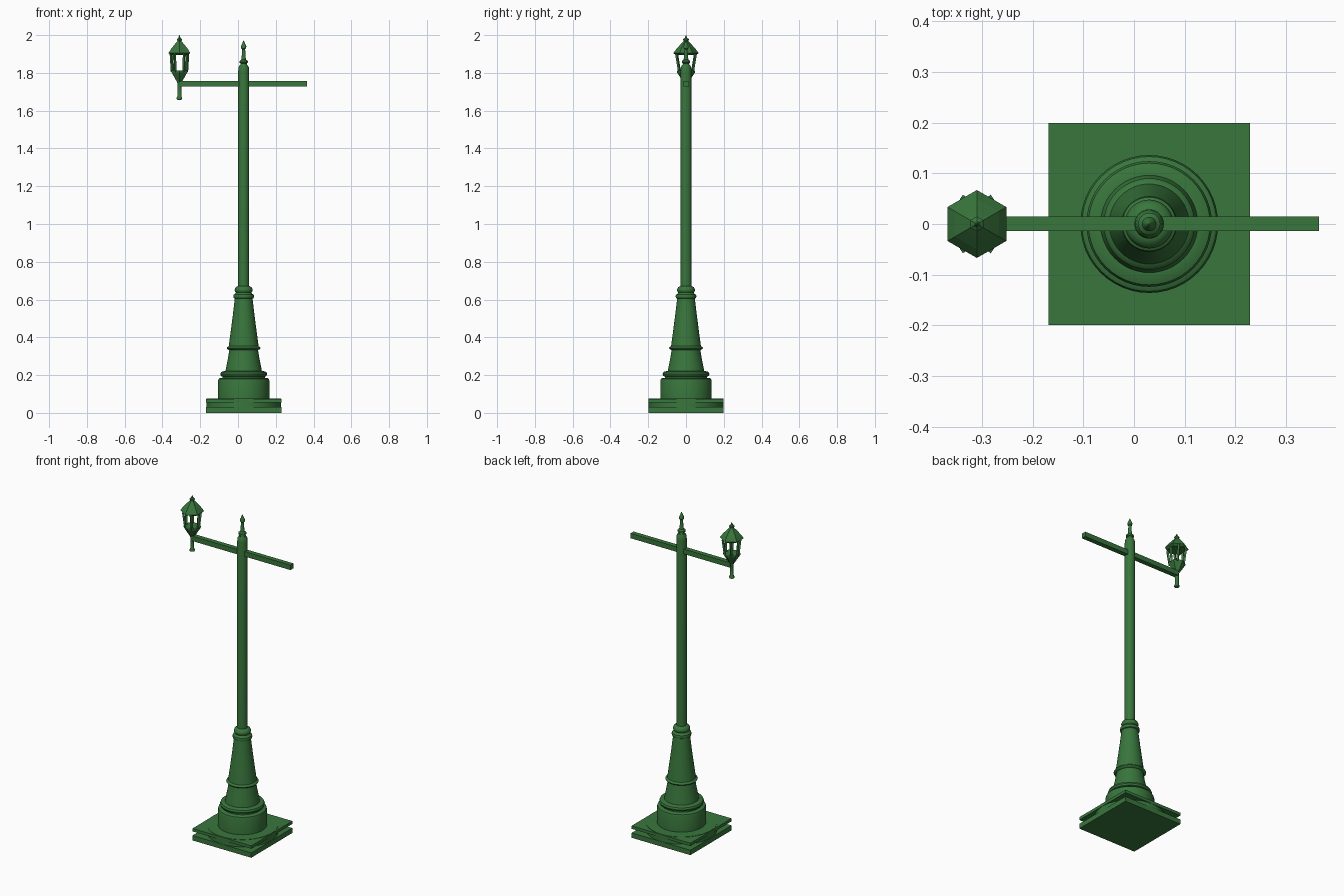
import bpy, bmesh
from math import cos, sin, pi, radians
from mathutils import Vector

if "Cube" in bpy.data.objects:
    bpy.data.objects.remove(bpy.data.objects["Cube"])

green = bpy.data.materials.new("green_iron")
green.diffuse_color = (0.04, 0.18, 0.045, 1)
green.use_nodes = True
green.node_tree.nodes["Principled BSDF"].inputs["Base Color"].default_value = green.diffuse_color


def finish(name, bm, smooth=None):
    bmesh.ops.recalc_face_normals(bm, faces=bm.faces)
    mesh = bpy.data.meshes.new(name)
    bm.to_mesh(mesh)
    bm.free()
    mesh.materials.append(green)
    obj = bpy.data.objects.new(name, mesh)
    bpy.context.collection.objects.link(obj)
    if smooth:
        bpy.ops.object.select_all(action='DESELECT')
        obj.select_set(True)
        bpy.context.view_layer.objects.active = obj
        bpy.ops.object.shade_smooth_by_angle(angle=radians(smooth))
    return obj


def box(name, x0, x1, y0, y1, z0, z1):
    bm = bmesh.new()
    bmesh.ops.create_cube(bm, size=1)
    for v in bm.verts:
        v.co = ((x0 + x1) / 2 + v.co.x * (x1 - x0),
                (y0 + y1) / 2 + v.co.y * (y1 - y0),
                (z0 + z1) / 2 + v.co.z * (z1 - z0))
    return finish(name, bm)


def lathe(name, cx, profile, sides=48, turn=0.0, smooth=40):
    """Closed solid of revolution from (radius, height) points."""
    bm = bmesh.new()
    rings = [[bm.verts.new((cx + r * cos(turn + 2 * pi * i / sides),
                            r * sin(turn + 2 * pi * i / sides), z))
              for i in range(sides)] for r, z in profile]
    for a, b in zip(rings, rings[1:]):
        for i in range(sides):
            j = (i + 1) % sides
            bm.faces.new((a[i], a[j], b[j], b[i]))
    bm.faces.new(rings[0][::-1])
    bm.faces.new(rings[-1])
    return finish(name, bm, smooth)


def strut(name, start, end, radius):
    a, b = Vector(start), Vector(end)
    bm = bmesh.new()
    bmesh.ops.create_cone(bm, cap_ends=True, segments=4, radius1=radius,
                          radius2=radius, depth=(b - a).length)
    rot = (b - a).to_track_quat('Z', 'Y').to_matrix().to_4x4()
    bmesh.ops.transform(bm, matrix=rot, verts=bm.verts)
    bmesh.ops.translate(bm, vec=(a + b) / 2, verts=bm.verts)
    return finish(name, bm)


CX = 0.03      # pole axis
LX = -0.31     # lamp axis

# Square plinth: two slabs with a round core
box("plinth_lower", CX - 0.199, CX + 0.199, -0.199, 0.199, 0, 0.03)
box("plinth_upper", CX - 0.199, CX + 0.199, -0.199, 0.199, 0.055, 0.073)
lathe("plinth_core", CX, [(0.198, 0.01), (0.198, 0.075)], 64)

# Turned base
lathe("base_drum", CX, [(0.136, 0.07), (0.136, 0.17), (0.133, 0.18), (0.125, 0.185),
                        (0.112, 0.186), (0.112, 0.192), (0.12, 0.195), (0.124, 0.205),
                        (0.12, 0.216), (0.11, 0.22), (0.096, 0.222)])
lathe("base_taper", CX, [(0.098, 0.21), (0.093, 0.24), (0.083, 0.29), (0.076, 0.333),
                         (0.086, 0.337), (0.09, 0.343), (0.086, 0.349), (0.079, 0.353),
                         (0.07, 0.42), (0.057, 0.52), (0.047, 0.605), (0.053, 0.608),
                         (0.055, 0.617), (0.053, 0.626), (0.045, 0.63), (0.041, 0.637),
                         (0.046, 0.643), (0.048, 0.652), (0.043, 0.664), (0.03, 0.672)])

# Pole and its finial
lathe("pole", CX, [(0.029, 0.66), (0.029, 1.81), (0.027, 1.83), (0.02, 1.843)], 32)
lathe("pole_finial", CX, [(0.019, 1.838), (0.016, 1.85), (0.022, 1.854), (0.022, 1.863),
                          (0.013, 1.87), (0.011, 1.88), (0.008, 1.925), (0.013, 1.93),
                          (0.014, 1.942), (0.009, 1.952), (0.007, 1.958), (0.001, 1.972)], 24)

# Cross arm
box("cross_arm", LX, 0.365, -0.014, 0.015, 1.727, 1.757)

# Lamp stem
lathe("lamp_stem", LX, [(0.005, 1.656), (0.014, 1.66), (0.015, 1.668), (0.011, 1.675),
                        (0.011, 1.745), (0.014, 1.75), (0.014, 1.765)], 24)

# Six-sided lantern cup, roof and finial
hexagon = dict(sides=6, turn=pi / 2, smooth=None)
lathe("lantern_cup", LX, [(0.014, 1.75), (0.048, 1.803), (0.048, 1.812), (0.03, 1.812)], **hexagon)
lathe("lantern_roof", LX, [(0.054, 1.895), (0.067, 1.905), (0.05, 1.928), (0.027, 1.953),
                           (0.012, 1.968)], **hexagon)
lathe("lantern_finial", LX, [(0.009, 1.963), (0.015, 1.974), (0.015, 1.979), (0.007, 1.985),
                             (0.005, 1.99), (0.001, 2.0)], **hexagon)

# Lantern posts, flaring outward to the roof
for sx in (-1, 1):
    strut("lantern_side_post", (LX + sx * 0.038, 0, 1.806), (LX + sx * 0.044, 0, 1.902), 0.008)
    for sy in (-1, 1):
        strut("lantern_corner_post", (LX + sx * 0.023, sy * 0.034, 1.806),
              (LX + sx * 0.026, sy * 0.05, 1.902), 0.008)
